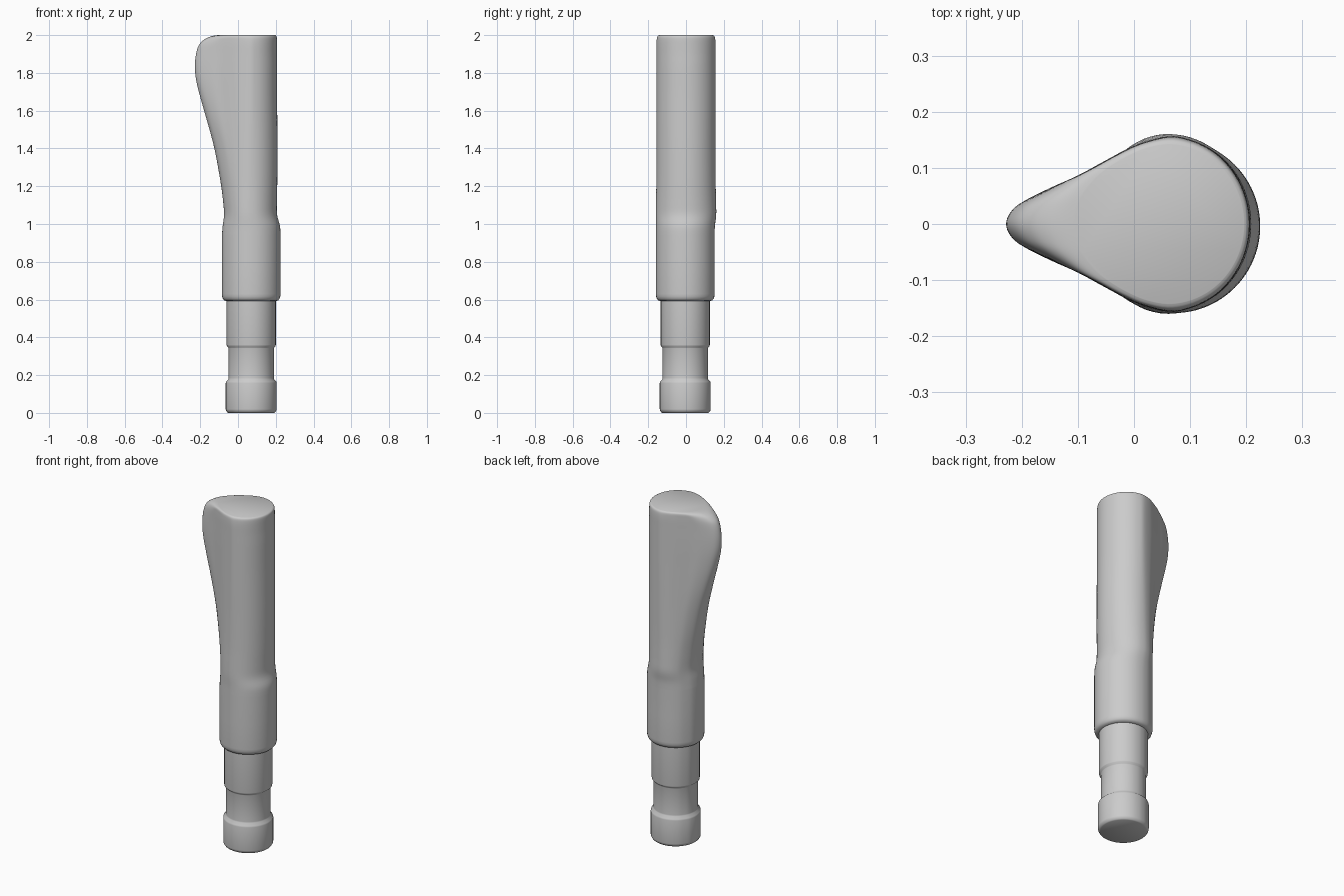
import bpy, bmesh, math

if "Cube" in bpy.data.objects:
    bpy.data.objects.remove(bpy.data.objects["Cube"])

# Teardrop half outline: (distance towards the fin tip, half width), both relative
TAIL = [(0.0, 1.0), (.21, .89), (.38, .73), (.555, .555), (.73, .41), (.9, .25), (.972, .135), (1, 0)]


def catmull(a, b, c, d, t):
    return tuple(.5 * (2 * q + (r - p) * t + (2 * p - 5 * q + 4 * r - s) * t * t
                       + (3 * q - p - 3 * r + s) * t ** 3) for p, q, r, s in zip(a, b, c, d))


def smooth_rows(rows, n):
    e = [rows[0]] + rows + [rows[-1]]
    out = [catmull(*e[i:i + 4], j / n) for i in range(len(rows) - 1) for j in range(n)]
    return out + [rows[-1]]


def section(row, n=4):
    """Closed outline: round on the right, blended from round to teardrop on the left."""
    z, left, right, cx, cy, w, k = row
    side = [(cx - (cx - left) * s, w * (k * v + (1 - k) * math.sqrt(1 - s * s))) for s, v in TAIL]
    front = [(cx + (right - cx) * math.cos(a), w * math.sin(a))
             for a in (math.radians(15 * i) for i in range(-5, 6))]
    loop = front + side + [(x, -y) for x, y in side[-2::-1]]
    m = len(loop)
    pts = [catmull(*(loop[(i + o) % m] for o in (-1, 0, 1, 2)), j / n)
           for i in range(m) for j in range(n)]
    return [(x, y + cy, z) for x, y in pts]


def loft(name, rows, angle):
    bm = bmesh.new()
    rings = [[bm.verts.new(p) for p in section(r)] for r in rows]
    for a, b in zip(rings, rings[1:]):
        for i in range(len(a)):
            j = (i + 1) % len(a)
            bm.faces.new((a[i], a[j], b[j], b[i]))
    bm.faces.new(rings[0][::-1])
    bm.faces.new(rings[-1])
    bmesh.ops.recalc_face_normals(bm, faces=bm.faces)
    me = bpy.data.meshes.new(name)
    bm.to_mesh(me)
    bm.free()
    ob = bpy.data.objects.new(name, me)
    bpy.context.collection.objects.link(ob)
    bpy.ops.object.select_all(action='DESELECT')
    ob.select_set(True)
    bpy.context.view_layer.objects.active = ob
    bpy.ops.object.shade_smooth_by_angle(angle=math.radians(angle))


def disc(z, r):
    return (z, .07 - r, .07 + r, .07, -.004, r, 0)


# Stepped peg with a wider foot
loft("stepped_peg", [disc(z, r) for z, r in [
    (0, .122), (.004, .128), (.014, .134), (.02, .135), (.158, .135), (.166, .133), (.178, .121),
    (.185, .12), (.342, .12), (.346, .121), (.354, .129), (.36, .13), (.61, .13)]], 40)

# Collar flowing into the finned grip: z, left, right, centre x, centre y, half width, teardrop blend
collar = [disc(z, r) for z, r in [(.592, .13), (.596, .143), (.604, .15), (.616, .154), (.63, .155), (.78, .155)]]
blade = [
    (.94, -.085, .225, .07, -.004, .155, 0),
    (.99, -.081, .222, .068, -.003, .156, 0),
    (1.05, -.074, .207, .062, 0, .16, 0),
    (1.12, -.079, .206, .06, 0, .159, .05),
    (1.22, -.092, .208, .06, 0, .157, .14),
    (1.4, -.125, .209, .06, 0, .156, .36),
    (1.55, -.165, .208, .06, 0, .156, .62),
    (1.68, -.202, .207, .06, 0, .156, .85),
    (1.77, -.223, .207, .06, 0, .156, .97),
    (1.84, -.228, .207, .06, 0, .156, 1),
    (1.9, -.222, .206, .06, 0, .156, .97),
    (1.945, -.208, .206, .06, 0, .156, .88),
    (1.972, -.185, .206, .06, 0, .155, .72),
    (1.988, -.158, .205, .06, 0, .153, .52),
    (1.996, -.132, .202, .06, 0, .149, .35),
    (2.0, -.105, .196, .06, 0, .142, .22)]
loft("finned_grip", collar + smooth_rows(blade, 4), 50)
